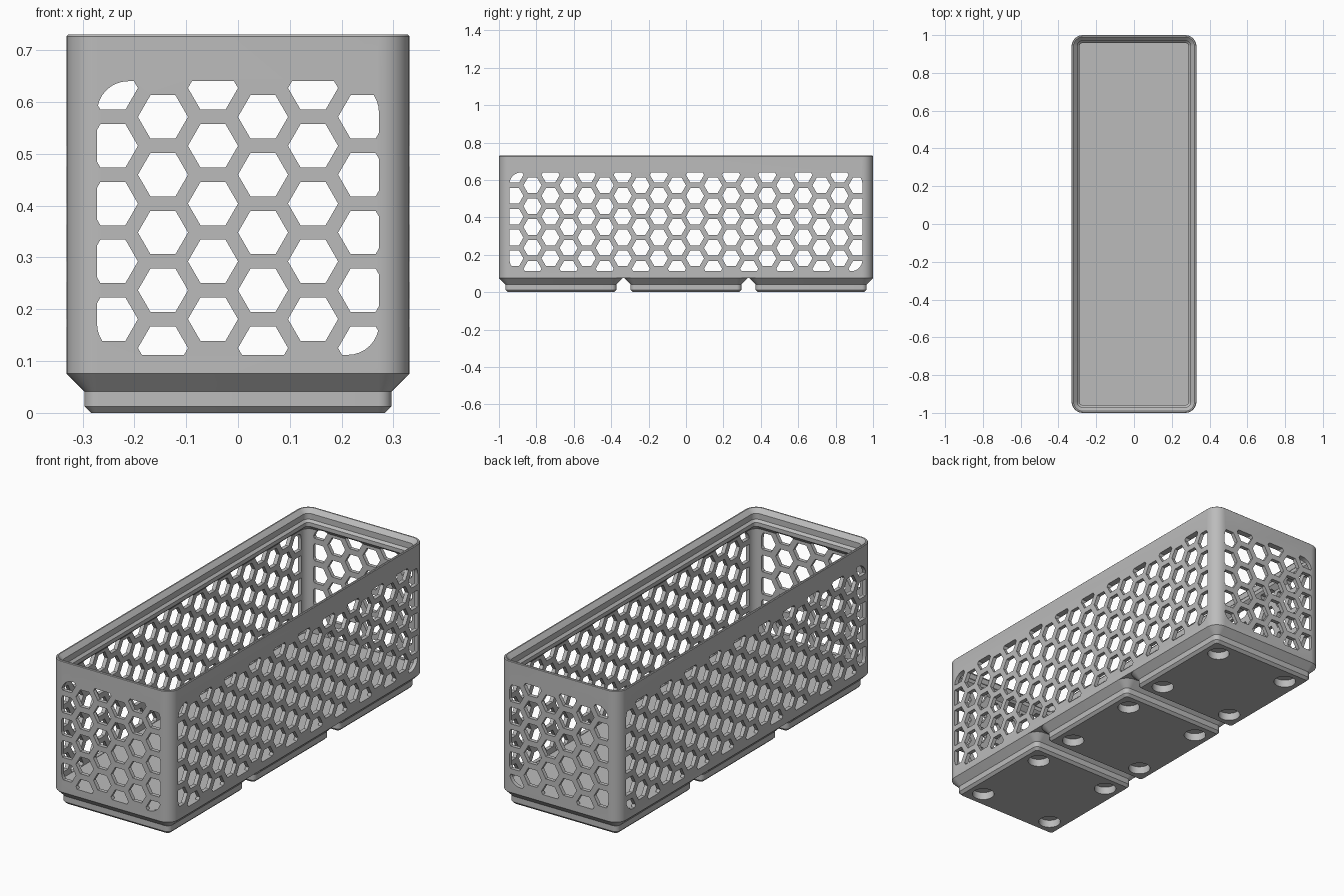
import bpy, bmesh, math
from mathutils import Vector

if "Cube" in bpy.data.objects:
    bpy.data.objects.remove(bpy.data.objects["Cube"])

MM = 2 / 125.5                       # one millimetre in model units
HX, HY, RAD = 20.75 * MM, 1.0, 3.75 * MM
WALL = 1.2 * MM

grey = bpy.data.materials.new("plain grey")
grey.use_nodes = True
colour = (0.5, 0.5, 0.5, 1)
grey.diffuse_color = colour
grey.node_tree.nodes["Principled BSDF"].inputs["Base Color"].default_value = colour


def rounded_rect(hx, hy, r, steps=8):
    """Counter-clockwise outline of a rounded rectangle."""
    pts = []
    for k, (sx, sy) in enumerate([(1, 1), (-1, 1), (-1, -1), (1, -1)]):
        for i in range(steps + 1):
            a = math.pi / 2 * (k + i / steps)
            pts.append(Vector((sx * (hx - r) + r * math.cos(a),
                               sy * (hy - r) + r * math.sin(a))))
    return pts


def finish(name, bm):
    bmesh.ops.recalc_face_normals(bm, faces=bm.faces)
    mesh = bpy.data.meshes.new(name)
    bm.to_mesh(mesh)
    bm.free()
    mesh.materials.append(grey)
    ob = bpy.data.objects.new(name, mesh)
    bpy.context.collection.objects.link(ob)
    return ob


def loft(name, hx, hy, profile, cy=0):
    """Sweep (inset, height) points round a rounded rectangle, capping both ends."""
    bm = bmesh.new()
    rings = []
    for inset, z in profile:
        outline = rounded_rect(hx - inset, hy - inset, RAD - inset)
        rings.append([bm.verts.new((p.x, p.y + cy, z)) for p in outline])
    for a, b in zip(rings, rings[1:]):
        for i in range(len(a)):
            j = (i + 1) % len(a)
            bm.faces.new((a[i], a[j], b[j], b[i]))
    bm.faces.new(rings[0])
    bm.faces.new(rings[-1])
    return finish(name, bm)


def prism(bm, outline, place, lo, hi):
    """Extrude a flat outline from lo to hi; place maps (u, v, depth) to space."""
    a, b = ([bm.verts.new(place(p.x, p.y, d)) for p in outline] for d in (lo, hi))
    bm.faces.new(a)
    bm.faces.new(b)
    for i in range(len(a)):
        j = (i + 1) % len(a)
        bm.faces.new((a[i], a[j], b[j], b[i]))


def clip(poly, window):
    """Clip a convex polygon to a convex counter-clockwise window."""
    for a, b in zip(window, window[1:] + window[:1]):
        edge = b - a
        if edge.length < 1e-6:
            continue
        side = [edge.x * (p.y - a.y) - edge.y * (p.x - a.x) for p in poly]
        out = []
        for i, p in enumerate(poly):
            j = (i + 1) % len(poly)
            if side[i] >= 0:
                out.append(p)
            if side[i] * side[j] < 0:
                out.append(p.lerp(poly[j], side[i] / (side[i] - side[j])))
        poly = out
        if len(poly) < 3:
            return []
    return poly


def cut(target, cutter):
    cutter.hide_render = True
    mod = target.modifiers.new("cut", 'BOOLEAN')
    mod.operation = 'DIFFERENCE'
    mod.solver = 'EXACT'
    mod.object = cutter
    bpy.context.view_layer.objects.active = target
    bpy.ops.object.modifier_apply(modifier=mod.name)
    bpy.data.objects.remove(cutter)


def honeycomb(columns, half_width, place, reach):
    """Cutter of hexagons trimmed to a rounded panel."""
    bm = bmesh.new()
    mid, pitch, size = 0.376, 0.1115, 0.0483
    window = rounded_rect(half_width, 0.264, 0.06)
    for c in range(columns):
        u = (c - (columns - 1) / 2) * pitch * math.sqrt(3) / 2
        for row in range(-3, 4):
            v = (row + (0.25 if c % 2 == 0 else -0.25)) * pitch
            hexagon = [Vector((u + size * math.cos(k * math.pi / 3),
                               v + size * math.sin(k * math.pi / 3))) for k in range(6)]
            hole = clip(hexagon, window)
            if hole:
                prism(bm, [p + Vector((0, mid)) for p in hole], place, -reach, reach)
    return finish("honeycomb_cutter", bm)


# Basket shell: outer wall, stepped stacking rim, inner wall and floor
shell = [(0, 4.75), (0, 45.6), (0.2, 45.8), (0.6, 45.8), (1.9, 44.5), (1.9, 42.7),
         (2.6, 42), (2.6, 40.8), (1.2, 39.4), (1.2, 6.9)]
basket = loft("basket", HX, HY, [(d * MM, z * MM) for d, z in shell])
cut(basket, honeycomb(6, 0.272, lambda u, v, d: (u, d, v), 1.2))
cut(basket, honeycomb(20, 0.943, lambda u, v, d: (d, u, v), 0.5))

# Three stepped feet, each with four round recesses underneath
foot_profile = [(2.95, 0), (2.15, 0.8), (2.15, 2.6), (0, 4.75)]
feet = []
for n in (-1, 0, 1):
    cy = n * 42 * MM
    foot = loft(f"foot_{n + 2}", HX, HX, [(d * MM, z * MM) for d, z in foot_profile], cy)
    bm = bmesh.new()
    disc = [Vector((math.cos(k * math.pi / 16), math.sin(k * math.pi / 16))) * 3.25 * MM
            for k in range(32)]
    for sx in (-1, 1):
        for sy in (-1, 1):
            centre = Vector((sx * 13 * MM, cy + sy * 13 * MM))
            prism(bm, [p + centre for p in disc], lambda u, v, d: (u, v, d), -0.02, 2.4 * MM)
    cut(foot, finish("recess_cutter", bm))
    feet.append(foot)

# Smooth rounded corners, crisp edges
for ob in [basket] + feet:
    bpy.ops.object.select_all(action='DESELECT')
    ob.select_set(True)
    bpy.context.view_layer.objects.active = ob
    bpy.ops.object.shade_smooth_by_angle(angle=math.radians(25))
